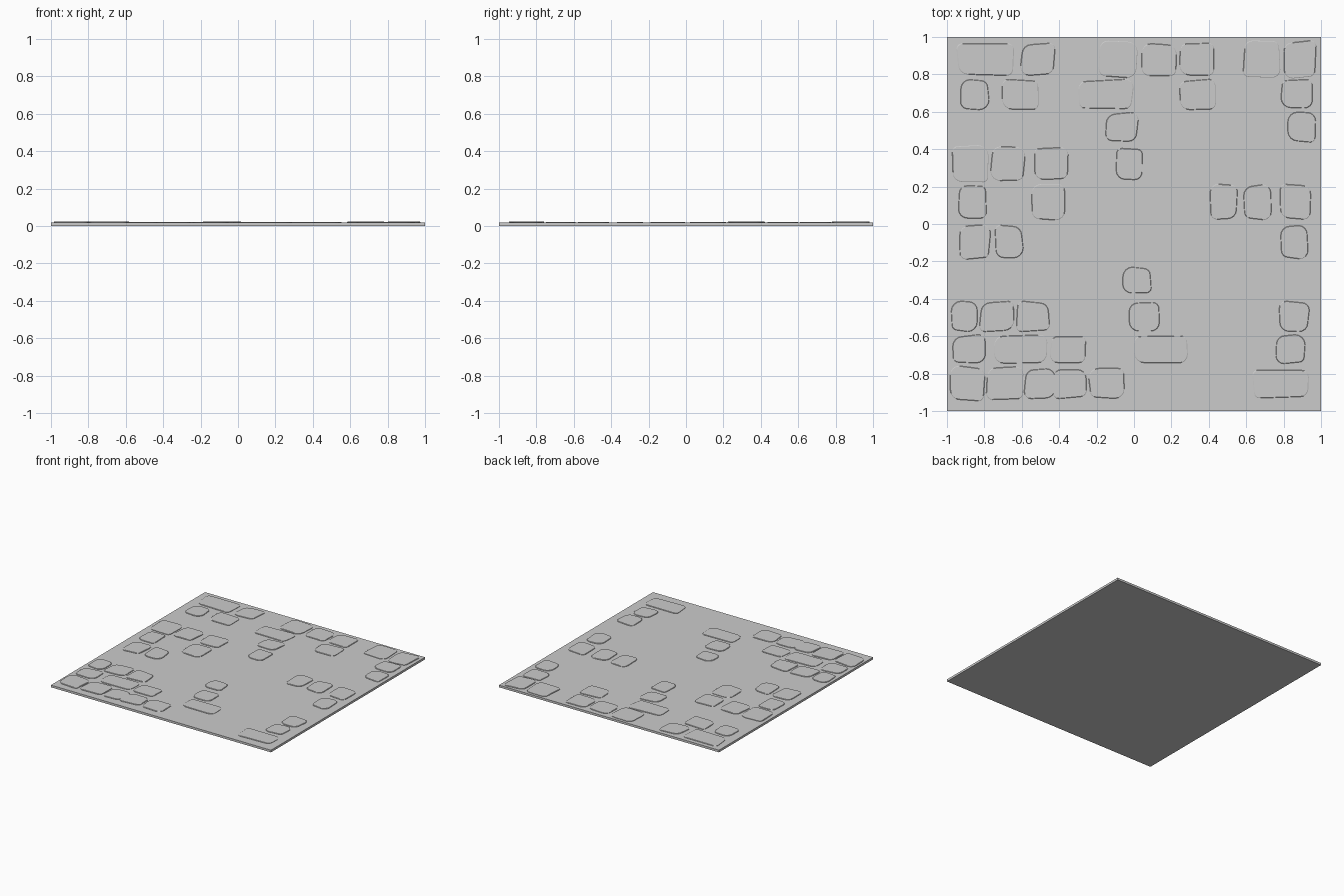
import bpy, bmesh, math, random

if "Cube" in bpy.data.objects:
    bpy.data.objects.remove(bpy.data.objects["Cube"])

random.seed(4)
SLAB_TOP = 0.018
STONE_TOP = 0.023

# Rows of stones left proud of the worn ground: (y low, y high, [x low, x high])
ROWS = [
    (0.79, 0.97, [(-.95, -.64), (-.61, -.42), (-.19, .02), (.035, .235), (.24, .435), (.58, .785), (.79, .98)]),
    (0.61, 0.775, [(-.93, -.77), (-.71, -.51), (-.30, 0), (.24, .44), (.78, .965)]),
    (0.435, 0.60, [(-.16, .025), (.81, .98)]),
    (0.235, 0.41, [(-.98, -.77), (-.77, -.58), (-.54, -.345), (-.10, .055)]),
    (0.02, 0.215, [(-.94, -.785), (-.55, -.36), (.40, .56), (.58, .74), (.78, .95)]),
    (-0.19, 0.0, [(-.935, -.765), (-.75, -.59), (.78, .935)]),
    (-0.375, -0.225, [(-.065, .095)]),
    (-0.58, -0.41, [(-.985, -.83), (-.83, -.64), (-.63, -.45), (-.035, .145), (.775, .94)]),
    (-0.75, -0.59, [(-.97, -.79), (-.76, -.455), (-.45, -.25), (-.01, .295), (.755, .92)]),
    (-0.935, -0.77, [(-.99, -.795), (-.795, -.59), (-.59, -.41), (-.44, -.25), (-.245, -.045), (.63, .94)]),
]
# Taller, larger stones: (row, index)
TALL = {(0, 2), (0, 5), (0, 6), (3, 0), (3, 1), (9, 0), (9, 1)}


def make_object(name, bm):
    bmesh.ops.recalc_face_normals(bm, faces=bm.faces)
    mesh = bpy.data.meshes.new(name)
    bm.to_mesh(mesh)
    bm.free()
    obj = bpy.data.objects.new(name, mesh)
    bpy.context.collection.objects.link(obj)
    return obj


def add_stone(bm, x0, x1, y0, y1, top):
    """Irregular rounded block: four wobbly corners, each rounded by an arc."""
    cx, cy = (x0 + x1) / 2, (y0 + y1) / 2
    hx, hy = (x1 - x0) / 2, (y1 - y0) / 2
    outline = []
    for k, (sx, sy) in enumerate([(1, 1), (-1, 1), (-1, -1), (1, -1)]):
        r = random.uniform(0.025, 0.055)
        px = cx + sx * (hx - r - random.uniform(0, 0.012))
        py = cy + sy * (hy - r - random.uniform(0, 0.012))
        for i in range(5):
            a = math.radians(90 * k + 22.5 * i)
            outline.append((px + r * math.cos(a), py + r * math.sin(a)))
    rings = []
    for scale, z in [(1, SLAB_TOP - 0.004), (1, top - 0.002), (0.97, top)]:
        rings.append([bm.verts.new((cx + (x - cx) * scale, cy + (y - cy) * scale, z))
                      for x, y in outline])
    n = len(outline)
    for low, high in zip(rings, rings[1:]):
        for i in range(n):
            j = (i + 1) % n
            bm.faces.new((low[i], low[j], high[j], high[i]))
    bm.faces.new(rings[-1])
    bm.faces.new(rings[0][::-1])


# Ground slab
bm = bmesh.new()
bmesh.ops.create_cube(bm, size=1)
for v in bm.verts:
    v.co = (v.co.x * 2, v.co.y * 2, (v.co.z + 0.5) * SLAB_TOP)
make_object("ground_slab", bm)

# Paving stones, one object per row
for r, (y0, y1, spans) in enumerate(ROWS):
    bm = bmesh.new()
    for i, (x0, x1) in enumerate(spans):
        tall = (r, i) in TALL
        grow = 0.012 if tall else 0.0
        add_stone(bm, x0, x1, y0 - grow, y1 + grow, STONE_TOP + (0.001 if tall else 0))
    make_object(f"paving_stones_row_{r + 1}", bm)
